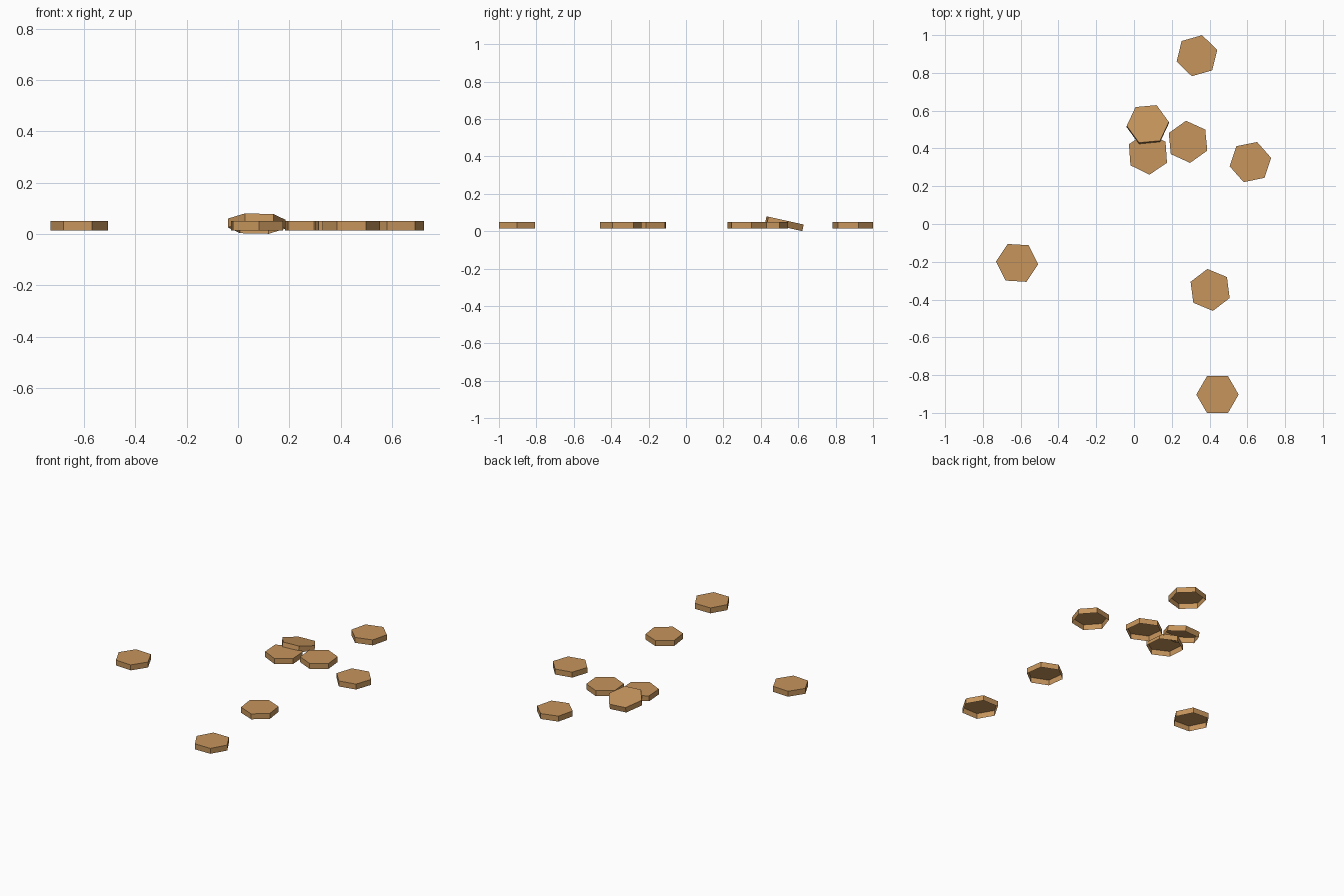
import bpy, bmesh, math

if "Cube" in bpy.data.objects:
    bpy.data.objects.remove(bpy.data.objects["Cube"])

R = 0.112      # hexagon corner radius
H = 0.036      # tile thickness

wood = bpy.data.materials.new("tan_brown")
wood.diffuse_color = (0.565, 0.30, 0.107, 1)
wood.use_nodes = True
wood.node_tree.nodes["Principled BSDF"].inputs["Base Color"].default_value = wood.diffuse_color


def hex_tile(name, x, y, z, yaw, tilt=0.0):
    """Hexagonal cap, open underneath; z is the middle of its thickness."""
    bm = bmesh.new()
    top = [bm.verts.new((R * math.cos(k * math.pi / 3 + math.radians(yaw)),
                         R * math.sin(k * math.pi / 3 + math.radians(yaw)),
                         H / 2)) for k in range(6)]
    bottom = [bm.verts.new((v.co.x, v.co.y, -H / 2)) for v in top]
    bm.faces.new(top)
    for k in range(6):
        n = (k + 1) % 6
        bm.faces.new((bottom[k], bottom[n], top[n], top[k]))
    mesh = bpy.data.meshes.new(name)
    bm.to_mesh(mesh)
    bm.free()
    mesh.materials.append(wood)
    ob = bpy.data.objects.new(name, mesh)
    ob.location = (x, y, z)
    ob.rotation_euler = (math.radians(tilt), 0, 0)
    bpy.context.collection.objects.link(ob)


# Tiles lying flat: x, y, yaw in degrees
flat = [
    (0.333, 0.891, 16),
    (0.074, 0.373, 34),
    (0.286, 0.435, 35.5),
    (0.616, 0.328, 11.5),
    (-0.619, -0.206, -3.5),
    (0.403, -0.349, 37.5),
    (0.442, -0.903, 0),
]
for i, (x, y, yaw) in enumerate(flat, 1):
    hex_tile(f"flat_tile_{i}", x, y, 0.032, yaw)

# One tile leaning on its neighbour
hex_tile("leaning_tile", 0.073, 0.526, 0.040, 5.4, tilt=-12.5)
